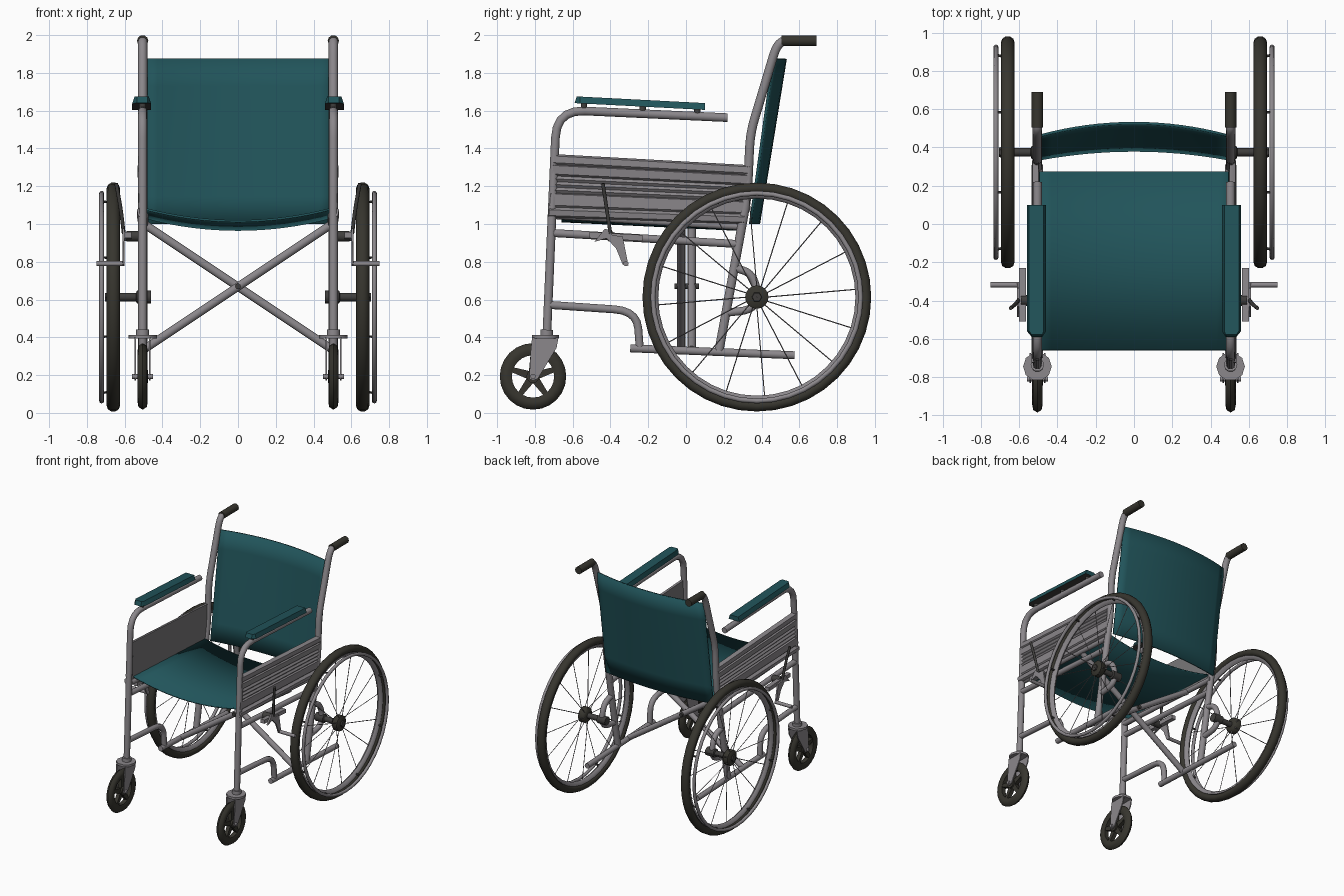
import bpy, bmesh, math
from mathutils import Vector

if "Cube" in bpy.data.objects:
    bpy.data.objects.remove(bpy.data.objects["Cube"])


def material(name, rgb):
    m = bpy.data.materials.new(name)
    m.diffuse_color = (*rgb, 1)
    m.use_nodes = True
    m.node_tree.nodes["Principled BSDF"].inputs["Base Color"].default_value = m.diffuse_color
    return m


METAL = material("grey metal", (0.26, 0.245, 0.26))
RUBBER = material("dark rubber", (0.038, 0.036, 0.028))
FABRIC = material("teal fabric", (0.015, 0.088, 0.102))
DARK = material("dark metal", (0.05, 0.048, 0.046))
PANEL = material("panel grey", (0.19, 0.185, 0.19))


def finish(ob, mats, mirror=True, angle=35):
    for m in mats:
        ob.data.materials.append(m)
    bpy.ops.object.select_all(action='DESELECT')
    ob.select_set(True)
    bpy.context.view_layer.objects.active = ob
    bpy.ops.object.shade_smooth_by_angle(angle=math.radians(angle))
    if mirror:
        ob.modifiers.new("mirror", 'MIRROR')
    return ob


def mesh_object(name, verts, faces, mats, mirror=True, angle=35):
    me = bpy.data.meshes.new(name)
    me.from_pydata(verts, [], faces)
    bm = bmesh.new()
    bm.from_mesh(me)
    bmesh.ops.recalc_face_normals(bm, faces=bm.faces)
    bm.to_mesh(me)
    bm.free()
    ob = bpy.data.objects.new(name, me)
    bpy.context.collection.objects.link(ob)
    return finish(ob, mats, mirror, angle)


def rounded(points, r):
    """Replace each inner corner of a path by a short arc."""
    p = [Vector(q) for q in points]
    out = [p[0]]
    for a, b, c in zip(p, p[1:], p[2:]):
        s = b + (a - b).normalized() * min(r, (a - b).length * 0.48)
        e = b + (c - b).normalized() * min(r, (c - b).length * 0.48)
        for i in range(6):
            t = i / 5
            out.append(s * (1 - t) ** 2 + b * 2 * t * (1 - t) + e * t * t)
    return out + [p[-1]]


def tube(name, paths, radius, mat=METAL, mirror=True, bend=0.08, res=3):
    cu = bpy.data.curves.new(name, 'CURVE')
    cu.dimensions = '3D'
    cu.bevel_depth = radius
    cu.bevel_resolution = res
    cu.use_fill_caps = True
    for path in paths:
        pts = rounded(path, bend)
        sp = cu.splines.new('POLY')
        sp.points.add(len(pts) - 1)
        for q, co in zip(sp.points, pts):
            q.co = (*co, 1)
    ob = bpy.data.objects.new(name, cu)
    bpy.context.collection.objects.link(ob)
    bpy.ops.object.select_all(action='DESELECT')
    ob.select_set(True)
    bpy.context.view_layer.objects.active = ob
    bpy.ops.object.convert(target='MESH')
    return finish(bpy.context.object, [mat], mirror, 45)


def side_tube(name, yz, radius, x=0.505, **kw):
    return tube(name, [[(x, y, z) for y, z in yz]], radius, **kw)


def lathe(name, profile, y, z, mat, n=32):
    """Spin a closed (x, radius) loop around an x-parallel axis."""
    k = len(profile)
    verts = [(x, y + r * math.cos(2 * math.pi * i / n), z + r * math.sin(2 * math.pi * i / n))
             for i in range(n) for x, r in profile]
    faces = [(i * k + j, i * k + (j + 1) % k, (i + 1) % n * k + (j + 1) % k, (i + 1) % n * k + j)
             for i in range(n) for j in range(k)]
    return mesh_object(name, verts, faces, [mat], angle=50)


def ring(x, r, rx, rr, n=10):
    return [(x + rx * math.cos(2 * math.pi * i / n), r + rr * math.sin(2 * math.pi * i / n)) for i in range(n)]


def loft(name, a, b, mat, mirror=True):
    """Solid between two matching outlines."""
    n = len(a)
    faces = [tuple(range(n)), tuple(range(n, 2 * n))]
    faces += [(i, (i + 1) % n, n + (i + 1) % n, n + i) for i in range(n)]
    return mesh_object(name, list(a) + list(b), faces, [mat], mirror)


def prism(name, yz, x0, x1, mat):
    return loft(name, [(x0, y, z) for y, z in yz], [(x1, y, z) for y, z in yz], mat)


def sheet(name, f, nu, nv, thick):
    """Fabric panel from a surface function."""
    verts = [f(2 * i / nu - 1, j / nv) for j in range(nv + 1) for i in range(nu + 1)]
    w = nu + 1
    faces = [(j * w + i, j * w + i + 1, j * w + w + i + 1, j * w + w + i) for j in range(nv) for i in range(nu)]
    ob = mesh_object(name, verts, faces, [FABRIC], False)
    so = ob.modifiers.new("thickness", 'SOLIDIFY')
    so.thickness = thick
    so.offset = 0


# Side frames
side_tube("front_post_and_arm_tube", [(-0.737, 0.41), (-0.685, 1.605), (0.22, 1.563)], 0.024, bend=0.15)
side_tube("back_post", [(0.175, 0.33), (0.325, 1.15), (0.34, 1.48), (0.485, 1.965), (0.56, 1.972)], 0.025)
side_tube("push_grip", [(0.505, 1.97), (0.69, 1.97)], 0.03, mat=RUBBER)
side_tube("middle_rail", [(-0.70, 0.952), (0.29, 0.893)], 0.022)
side_tube("seat_rail", [(-0.70, 1.045), (0.31, 0.985)], 0.02, x=0.495)
side_tube("front_lower_rail", [(-0.73, 0.572), (-0.26, 0.54), (-0.245, 0.345)], 0.022, bend=0.12)
side_tube("bottom_rail", [(-0.295, 0.342), (0.575, 0.305)], 0.022)
side_tube("axle_bracket", [(0.25, 0.77), (0.35, 0.74), (0.385, 0.62), (0.35, 0.545), (0.21, 0.53)], 0.022)

# Folding cross brace
for s, y in ((1, -0.025), (-1, 0.03)):
    tube("cross_brace", [[(-0.5 * s, y, 0.335), (0.49 * s, y, 0.995)]], 0.023, mirror=False)
tube("cross_pivot", [[(0, -0.06, 0.67), (0, 0.07, 0.67)]], 0.015, DARK, mirror=False)

# Ribbed side panel
ribs = [(0, 0.512), (0.01, 0.53), (0.04, 0.535), (0.055, 0.515), (0.065, 0.525), (0.125, 0.527), (0.13, 0.514),
        (0.145, 0.526), (0.16, 0.514), (0.175, 0.526), (0.19, 0.514), (0.205, 0.526), (0.22, 0.514),
        (0.23, 0.527), (0.275, 0.532), (0.28, 0.52), (0.29, 0.53), (0.325, 0.53), (0.335, 0.51)]
outline = [(0, 0.498)] + ribs + [(0.335, 0.498)]
panel = loft("side_panel",
             [(x, -0.728 + 0.09 * t, 1.035 + t) for t, x in outline],
             [(x, 0.305 + 0.1 * t, 1.0 + 0.93 * t) for t, x in outline], METAL)
panel.data.materials.append(PANEL)
for p in panel.data.polygons:
    if abs(p.normal.x) > 0.9 and p.center.x < 0.5:
        p.material_index = 1

# Seat and backrest slings
sheet("seat", lambda u, v: (0.495 * u, -0.66 + 0.935 * v, 1.015 + 0.065 * u * u - 0.045 * v), 16, 2, 0.012)
sheet("backrest", lambda u, v: (0.49 * u, 0.385 + 0.142 * v - (0.045 + 0.02 * v) * u * u, 1.0 + 0.875 * v), 16, 6, 0.014)


# Armrest pads with dark underside
def pad_outline(inset, lift):
    plan = [(0.46 + inset, 0.1), (0.46 + inset, -0.56), (0.48, -0.59 + inset),
            (0.535, -0.59 + inset), (0.56 - inset, -0.56), (0.56 - inset, 0.1)]
    return [(x, y, 1.64 - 0.052 * (y + 0.59) + lift) for x, y in plan]


pad = loft("armrest_pad", pad_outline(0, 0), pad_outline(0.012, 0.036), FABRIC)
pad.data.materials.append(DARK)
for p in pad.data.polygons:
    if p.normal.z < -0.9:
        p.material_index = 1
tube("pad_bracket", [[(0.505, y, 1.57 - 0.05 * y), (0.505, y, 1.615 - 0.05 * y)] for y in (-0.54, -0.23, 0.06)],
     0.018, DARK)

# Large rear wheels
WY, WZ, WX = 0.375, 0.613, 0.66
lathe("rear_tyre", ring(WX, 0.577, 0.035, 0.03), WY, WZ, RUBBER, 40)
lathe("rear_rim", [(WX - 0.022, 0.552), (WX - 0.018, 0.535), (WX, 0.522), (WX + 0.018, 0.535), (WX + 0.022, 0.552)],
      WY, WZ, METAL, 40)
lathe("push_rim", ring(0.722, 0.55, 0.013, 0.013, 8), WY, WZ, METAL, 40)
lathe("hub", [(0.63, 0.001), (0.63, 0.045), (0.645, 0.062), (0.685, 0.062), (0.695, 0.045), (0.695, 0.001)],
      WY, WZ, RUBBER, 16)
lathe("hub_cap", [(0.69, 0.001), (0.69, 0.028), (0.705, 0.025), (0.705, 0.001)], WY, WZ, DARK, 6)
lathe("axle", [(0.46, 0.001), (0.46, 0.034), (0.535, 0.034), (0.54, 0.022), (0.64, 0.022), (0.64, 0.001)],
      WY, WZ, DARK, 16)


def on_wheel(x, r, a):
    return (x, WY + r * math.cos(a), WZ + r * math.sin(a))


tube("spokes", [[on_wheel(WX + (0.02 if i % 2 else -0.02), 0.05, 2 * math.pi * i / 16),
                 on_wheel(WX, 0.527, 2 * math.pi * (i + 0.2) / 16)] for i in range(16)], 0.003, METAL, res=0)
tube("push_rim_stub", [[on_wheel(WX + 0.01, 0.54, math.pi * (i + 0.5) / 4), on_wheel(0.722, 0.55, math.pi * (i + 0.5) / 4)]
                       for i in range(8)], 0.007, DARK, res=1)

# Front casters
CX, CY, CZ = 0.505, -0.81, 0.193
lathe("caster_tyre", [(CX - 0.018, 0.112), (CX - 0.027, 0.135), (CX - 0.022, 0.162), (CX, 0.176),
                      (CX + 0.022, 0.162), (CX + 0.027, 0.135), (CX + 0.018, 0.112)], CY, CZ, RUBBER, 24)
lathe("caster_hub", [(CX - 0.028, 0.001), (CX - 0.028, 0.035), (CX + 0.028, 0.035), (CX + 0.028, 0.001)],
      CY, CZ, RUBBER, 12)
for i in range(5):
    a = math.pi / 2 + 2 * math.pi * i / 5
    prism("caster_spoke", [(CY + r * math.cos(a) - w * math.sin(a), CZ + r * math.sin(a) + w * math.cos(a))
                           for r, w in ((0.02, -0.022), (0.12, -0.013), (0.12, 0.013), (0.02, 0.022))],
          CX - 0.015, CX + 0.015, RUBBER)
tube("caster_axle", [[(CX - 0.055, CY, CZ), (CX + 0.055, CY, CZ)]], 0.014, METAL)
for s in (-1, 1):
    prism("caster_fork", [(-0.83, 0.18), (-0.81, 0.172), (-0.785, 0.18), (-0.685, 0.345), (-0.675, 0.40),
                          (-0.815, 0.40), (-0.822, 0.33)], CX + s * 0.034, CX + s * 0.042, METAL)
tube("caster_crown", [[(CX, -0.745, 0.395), (CX, -0.745, 0.413)]], 0.075, METAL)
tube("caster_stem", [[(CX, -0.738, 0.40), (CX, -0.736, 0.44)]], 0.035, METAL)

# Parking brakes
prism("brake_mount", [(-0.51, 0.925), (-0.51, 0.957), (-0.23, 0.942), (-0.23, 0.91)], 0.565, 0.6, METAL)
prism("brake_plate", [(-0.485, 0.905), (-0.43, 0.975), (-0.395, 0.965), (-0.39, 0.94), (-0.335, 0.935), (-0.305, 0.78),
                      (-0.335, 0.785), (-0.37, 0.87), (-0.42, 0.925)], 0.6, 0.612, METAL)
tube("brake_pivot", [[(0.52, -0.40, 0.935), (0.59, -0.40, 0.935)]], 0.028, DARK)
tube("brake_lever", [[(0.605, -0.40, 0.95), (0.62, -0.42, 1.08), (0.645, -0.44, 1.215)]], 0.01, DARK)
tube("brake_shoe", [[(0.6, -0.318, 0.79), (0.75, -0.318, 0.79)]], 0.014, METAL)
